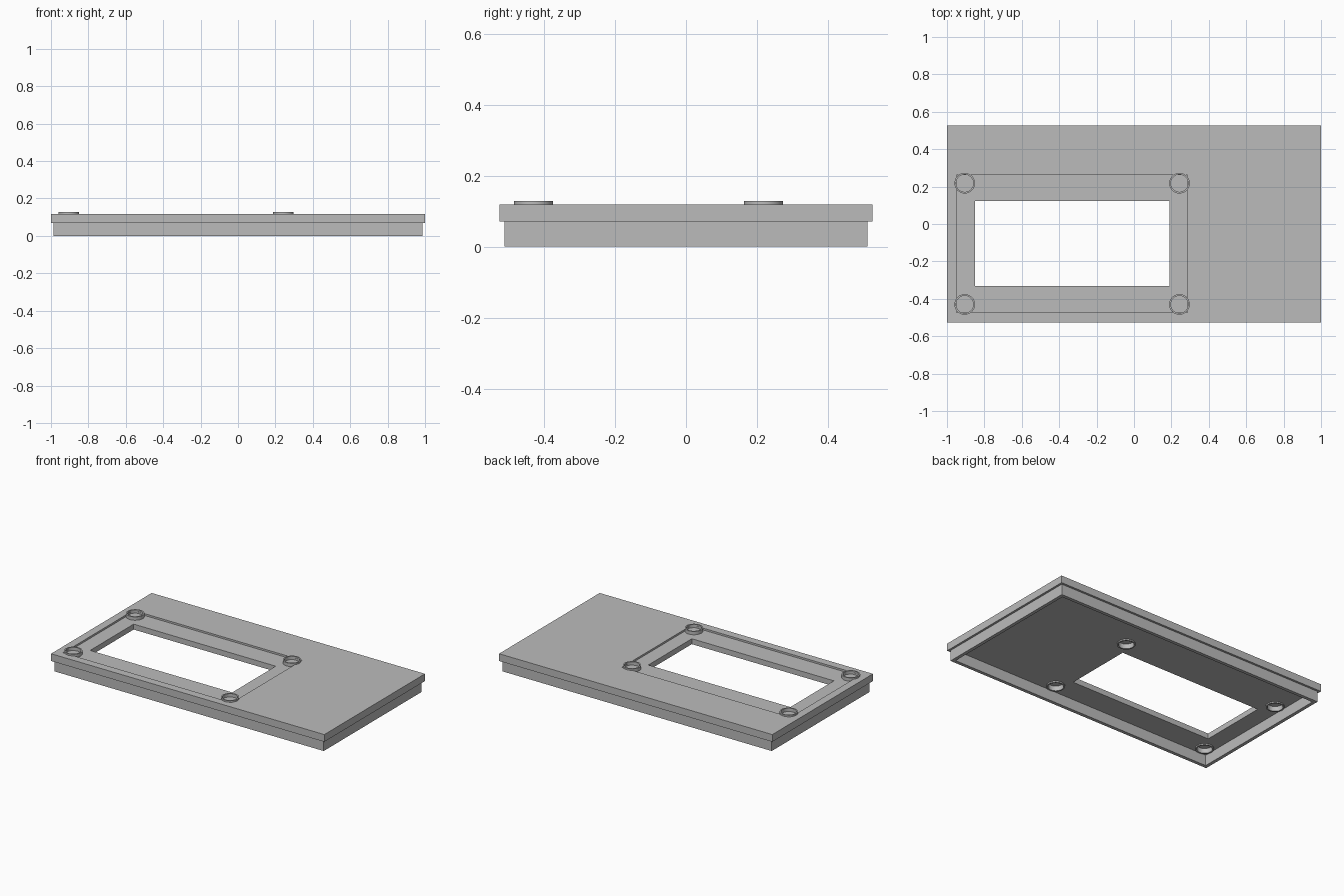
import bpy, bmesh
from mathutils import Matrix, Vector

if "Cube" in bpy.data.objects:
    bpy.data.objects.remove(bpy.data.objects["Cube"])

grey = bpy.data.materials.new("mid grey")
grey.diffuse_color = (0.5, 0.5, 0.5, 1)
grey.use_nodes = True
grey.node_tree.nodes["Principled BSDF"].inputs["Base Color"].default_value = grey.diffuse_color


def finish(name, bm):
    bmesh.ops.recalc_face_normals(bm, faces=bm.faces)
    me = bpy.data.meshes.new(name)
    bm.to_mesh(me)
    bm.free()
    me.materials.append(grey)
    ob = bpy.data.objects.new(name, me)
    bpy.context.collection.objects.link(ob)
    return ob


def box(name, x0, x1, y0, y1, z0, z1):
    bm = bmesh.new()
    mid = Vector((x0 + x1, y0 + y1, z0 + z1)) / 2
    size = Matrix.Diagonal((x1 - x0, y1 - y0, z1 - z0, 1))
    bmesh.ops.create_cube(bm, size=1, matrix=Matrix.Translation(mid) @ size)
    return finish(name, bm)


def cylinder(name, x, y, r, z0, z1):
    bm = bmesh.new()
    bmesh.ops.create_cone(bm, cap_ends=True, segments=48, radius1=r, radius2=r, depth=z1 - z0,
                          matrix=Matrix.Translation((x, y, (z0 + z1) / 2)))
    return finish(name, bm)


def cut(ob, cutter):
    mod = ob.modifiers.new(cutter.name, 'BOOLEAN')
    mod.operation = 'DIFFERENCE'
    mod.solver = 'EXACT'
    mod.object = cutter
    cutter.hide_render = True
    cutter.hide_viewport = True


BOTTOM, TOP, FLOOR = 0.07, 0.118, 0.106      # lid heights and recess floor
XS, YS = (-0.905, 0.243), (-0.43, 0.218)     # mounting ring centres
MARGIN = 0.043

# Lid plate with a shallow display recess and a window through it
lid = box("lid_plate", -1, 1, -0.526, 0.526, BOTTOM, TOP)
cut(lid, box("recess_cutter", XS[0] - MARGIN, XS[1] + MARGIN,
             YS[0] - MARGIN, YS[1] + MARGIN, FLOOR, 0.2))
cut(lid, box("window_cutter", -0.85, 0.19, -0.332, 0.123, -0.1, 0.3))

# Hollow skirt that locates the lid
skirt = box("skirt", -0.986, 0.986, -0.512, 0.512, 0, BOTTOM)
cut(skirt, box("skirt_cutter", -0.964, 0.964, -0.49, 0.49, -0.1, 0.2))

# Four mounting rings, standing proud on top and open underneath
for x in XS:
    for y in YS:
        cut(lid, cylinder("pocket_cutter", x, y, 0.05, 0, 0.094))
        ring = cylinder("mounting_ring", x, y, 0.055, 0.062, 0.128)
        cut(ring, cylinder("ring_cutter", x, y, 0.046, 0, 0.2))
        for p in ring.data.polygons:
            p.use_smooth = len(p.vertices) == 4
